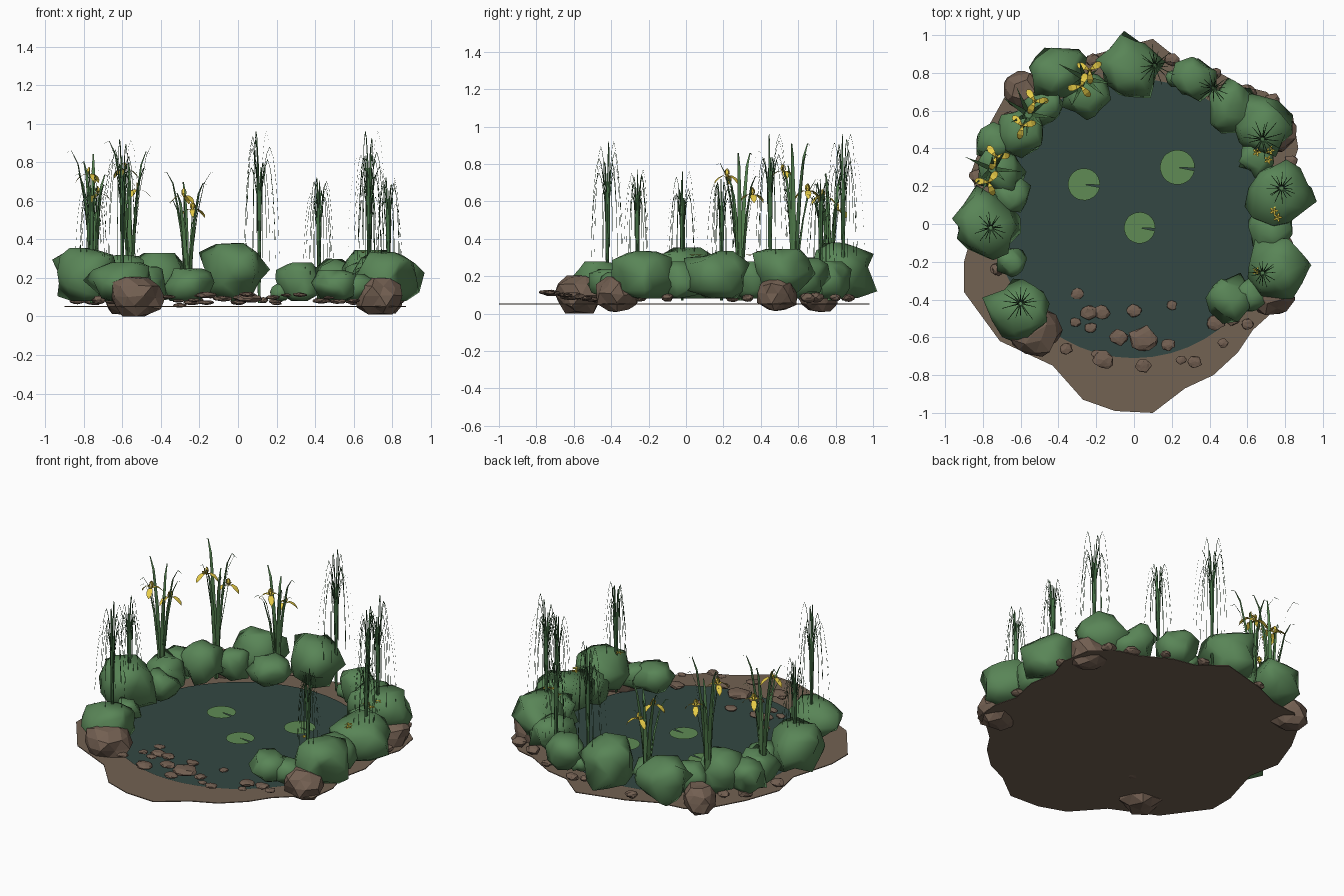
import bpy, bmesh, math, random
from mathutils import Vector
random.seed(11)
U = random.uniform


def mat(name, col):
    m = bpy.data.materials.new(name)
    m.diffuse_color = (*col, 1)
    return m


EARTH = mat("earth brown", (0.17, 0.122, 0.085))
WATER = mat("pond water", (0.033, 0.064, 0.056))
ROCK = mat("rock brown", (0.17, 0.115, 0.083))
BUSH = mat("bush green", (0.1, 0.235, 0.095))
PAD = mat("lily pad green", (0.115, 0.26, 0.09))
REED = mat("reed green", (0.06, 0.16, 0.06))
IRIS = mat("iris leaf green", (0.085, 0.21, 0.075))
YELLOW = mat("petal yellow", (0.82, 0.62, 0.065))


def finish(bm, name, material, smooth=False):
    me = bpy.data.meshes.new(name)
    for f in bm.faces:
        f.smooth = smooth
    bm.to_mesh(me)
    bm.free()
    me.materials.append(material)
    ob = bpy.data.objects.new(name, me)
    bpy.context.collection.objects.link(ob)
    return ob


def blob(bm, c, s, sub, jit, clamp=1.0, side=0.0):
    """Jittered icosphere; clamp flattens top and bottom, side crumples it."""
    vs = bmesh.ops.create_icosphere(bm, subdivisions=sub, radius=1)["verts"]
    a = U(0, 6.28)
    for v in vs:
        p = v.co + Vector((U(-side, side), U(-side, side), U(-side, side)))
        p *= U(1 - jit, 1 + jit * 0.4)
        z = max(-clamp, min(clamp, p.z)) / clamp
        x = p.x * math.cos(a) - p.y * math.sin(a)
        y = p.x * math.sin(a) + p.y * math.cos(a)
        v.co = (c[0] + x * s[0], c[1] + y * s[1], c[2] + z * s[2])


def ribbon(bm, o, ang, prof):
    """Leaf strip: prof holds (distance out, height, width)."""
    d = Vector((math.cos(ang), math.sin(ang), 0))
    t = Vector((-d.y, d.x, 0))
    prev = None
    for r, z, w in prof:
        p = Vector(o) + d * r + Vector((0, 0, z))
        cur = [bm.verts.new(p - t * w / 2), bm.verts.new(p + t * w / 2)]
        if prev:
            bm.faces.new((prev[0], prev[1], cur[1], cur[0]))
        prev = cur


# irregular earth bank
outline = [(-.90, -.36), (-.71, -.62), (-.43, -.75), (-.27, -.93), (-.1, -.99), (.1, -1.0),
           (.27, -.87), (.42, -.8), (.55, -.68), (.63, -.56), (.73, -.47), (.83, -.43),
           (.85, -.25), (.81, -.1), (.85, .08), (.82, .25), (.87, .4), (.84, .58), (.7, .7),
           (.58, .73), (.4, .83), (.25, .86), (.1, .98), (-.2, .9), (-.38, .82), (-.55, .8),
           (-.68, .68), (-.78, .5), (-.86, .28), (-.82, .08), (-.9, -.2)]
bm = bmesh.new()
f = bm.faces.new([bm.verts.new((x, y, 0.05)) for x, y in outline])
ext = bmesh.ops.extrude_face_region(bm, geom=[f])["geom"]
for v in ext:
    if isinstance(v, bmesh.types.BMVert):
        v.co.z = 0.055
bmesh.ops.recalc_face_normals(bm, faces=bm.faces)
finish(bm, "earth_bank", EARTH)

# water surface
bm = bmesh.new()
bm.faces.new([bm.verts.new((0.74 * math.cos(i * math.tau / 48), 0.03 + 0.74 * math.sin(i * math.tau / 48), 0.06))
              for i in range(48)])
finish(bm, "water", WATER)

# notched lily pads
bm = bmesh.new()
for x, y, r in [(.23, .30, .092), (-.265, .21, .085), (.03, -.02, .083)]:
    c = bm.verts.new((x, y, 0.07))
    ring = [bm.verts.new((x + r * math.cos(a), y + r * math.sin(a), 0.07))
            for a in [-0.04 + i * (math.tau - 0.16) / 24 for i in range(25)]]
    for a, b in zip(ring, ring[1:]):
        bm.faces.new((c, a, b))
finish(bm, "lily_pads", PAD)

# four boulders on the bank
bm = bmesh.new()
for x, y, r, z0, z1 in [(-.53, -.57, .15, 0, .205), (.73, -.365, .13, .01, .2),
                        (.755, .49, .115, .015, .195), (-.59, .705, .115, .01, .18)]:
    blob(bm, (x, y, (z0 + z1) / 2), (r, r * .95, (z1 - z0) / 2), 2, .18, .85, .06)
finish(bm, "boulders", ROCK)

# flat pebbles along the beach and around the edge
bm = bmesh.new()
beach = [(-.3, -.37, .04), (-.24, -.47, .05), (-.17, -.47, .045), (0, -.46, .042), (.2, -.43, .03),
         (-.31, -.52, .03), (-.23, -.55, .035), (-.08, -.6, .05), (.05, -.61, .08), (.18, -.64, .04),
         (-.36, -.66, .037), (-.2, -.69, .03), (-.16, -.72, .06), (.05, -.75, .045), (.25, -.72, .03),
         (.32, -.73, .04), (.43, -.52, .05), (.47, -.63, .03), (.52, -.5, .045), (.6, -.53, .035)]
for x, y, r in beach:
    blob(bm, (x, y, 0.058 + 0.15 * (-.37 - y)), (r, r * .85, r * .3), 2, .18, 1, .08)
for x, y, r in [(.2, .87, .04), (.13, .85, .03), (.6, .7, .05), (.73, .65, .05), (-.75, .47, .05),
                (-.83, .25, .045), (-.72, -.24, .04), (.8, -.1, .04), (-.22, .87, .04),
                (-.66, .56, .04), (.43, .8, .035), (.83, .33, .04)]:
    blob(bm, (x, y, 0.085), (r, r * .85, r * .55), 2, .18, 1, .08)
finish(bm, "pebbles", ROCK)

# crumpled bushes ringing the water: x, y, radius, top
bm = bmesh.new()
for x, y, r, top in [(-.785, 0, .185, .355), (-.595, -.46, .165, .28), (-.65, -.2, .08, .2),
                     (-.66, .15, .1, .25), (-.71, .28, .12, .28), (-.73, .43, .11, .27),
                     (-.6, .5, .13, .32), (-.41, .8, .155, .33), (-.48, .62, .1, .26),
                     (-.26, .68, .12, .25), (-.03, .83, .175, .38), (.32, .775, .115, .28),
                     (.52, .62, .14, .30), (.68, .52, .16, .345), (.65, .35, .1, .28),
                     (.78, .16, .18, .335), (.72, -.04, .13, .28), (.765, -.23, .165, .335),
                     (.62, -.37, .095, .22), (.5, -.4, .12, .24), (.22, .77, .05, .17)]:
    blob(bm, (x, y, (top + .08) / 2), (r * 1.03, r * 1.03, (top - .08) / 2), 2, .2, .8, .17)
finish(bm, "bushes", BUSH, True)

# tall reeds: upright blades whose thin ends arch over and hang
bm = bmesh.new()
for x, y, h in [(-.6, -.42, .92), (.68, -.26, .77), (-.76, -.02, .76), (.78, .19, .72),
                (.68, .45, .96), (.42, .72, .72), (.11, .84, .96)]:
    k = h / .94
    n = 16
    for i in range(n):
        p = h * (1 if i < 2 else U(.8, .98))
        R = U(.07, .115) * k
        a = i * math.tau * 5 / n + U(-.15, .15)
        ribbon(bm, (x, y, 0), a, [(.006, .07, .008), (.009, p * .5, .009), (.014, p * .8, .007),
                                  (R * .38, p * .96, .005), (R * .52, p, .004), (R * .7, p * .94, .003),
                                  (R * .86, p * .77, .003), (R * .96, p * .56, .002), (R, p * .37, .001)])
finish(bm, "reeds", REED)

# iris clumps: sword leaves and flower stems
flowers = [(-.77, .22, .73), (-.73, .355, .63), (-.59, .52, .755), (-.525, .65, .65),
           (-.28, .73, .62), (-.235, .815, .55)]
clumps = [(-.75, .29, .86), (-.56, .58, .91), (-.26, .77, .75)]
bm = bmesh.new()
for ci, (x, y, h) in enumerate(clumps):
    for i in range(7):
        p = h * (1 if i < 2 else U(.78, .98))
        R = U(.06, .13)
        a = i * math.tau * 3 / 7 + U(-.3, .3)
        prof = [(.01, .07, .016), (.02, p * .4, .025), (R * .4, p * .7, .022), (R * .7, p * .92, .015),
                (R, p, .006), (R * 1.25, p * .985, .001)]
        ribbon(bm, (x, y, 0), a, prof)
    for fx, fy, fz in flowers[ci * 2:ci * 2 + 2]:
        a = math.atan2(fy - y, fx - x)
        d = math.hypot(fx - x, fy - y)
        ribbon(bm, (x, y, 0), a, [(.01, .07, .008), (d * .35, fz * .6, .008), (d, fz, .006)])
finish(bm, "iris_leaves", IRIS)

# iris flowers: three spreading and three upright petals each
bm = bmesh.new()
for x, y, z in flowers:
    a0 = U(0, 2)
    for i in range(3):
        a = a0 + i * math.tau / 3
        ribbon(bm, (x, y, z), a, [(.002, 0, .008), (.025, .008, .024), (.048, -.004, .036),
                                  (.066, -.022, .026), (.074, -.038, .003)])
        ribbon(bm, (x, y, z), a + math.pi / 3, [(.002, 0, .006), (.012, .018, .017), (.01, .034, .015),
                                                (.003, .046, .003)])
finish(bm, "iris_flowers", YELLOW)

# small yellow blossoms on the right hand bushes
bm = bmesh.new()
for x, y, z in [(.72, .39, .33), (.71, .34, .31), (.65, .38, .30), (.74, .07, .31), (.76, .035, .31),
                (.65, -.25, .33)]:
    for i in range(5):
        ribbon(bm, (x, y, z), i * math.tau / 5, [(.002, 0, .004), (.012, .006, .014), (.024, .004, .004)])
finish(bm, "small_blossoms", YELLOW)
